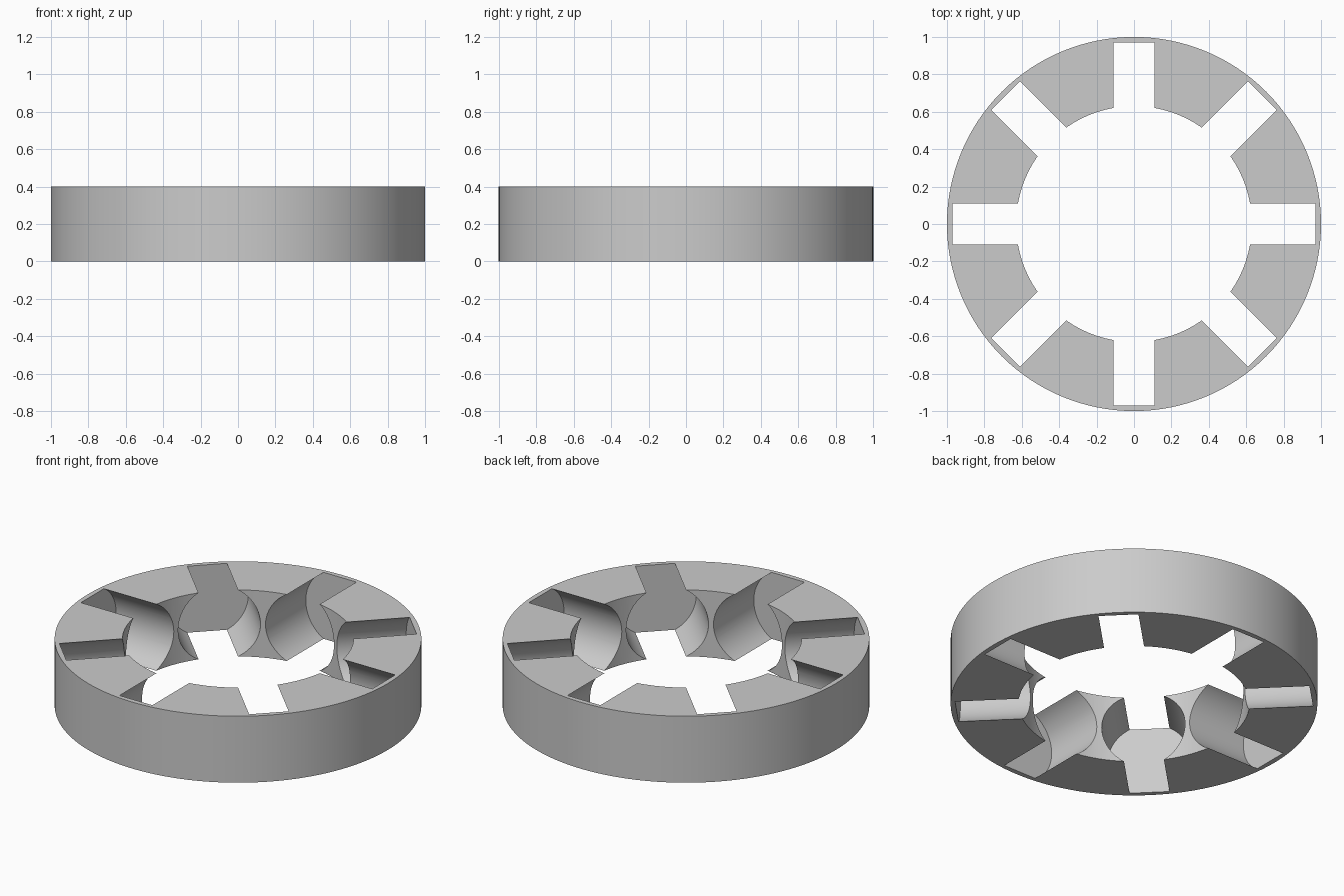
import bpy
import bmesh
import math
from mathutils import Matrix

OUTER, INNER, HEIGHT = 1.0, 0.63, 0.4
BORE_RADIUS, BORE_START, BORE_END, BORES = 0.228, 0.56, 0.97, 8

if "Cube" in bpy.data.objects:
    bpy.data.objects.remove(bpy.data.objects["Cube"], do_unlink=True)

# Plain grey material
grey = bpy.data.materials.new("plain grey")
grey.use_nodes = True
colour = (0.6, 0.6, 0.6, 1)
grey.diffuse_color = colour
grey.node_tree.nodes["Principled BSDF"].inputs["Base Color"].default_value = colour


def make_object(name, bm):
    bmesh.ops.recalc_face_normals(bm, faces=bm.faces)
    mesh = bpy.data.meshes.new(name)
    bm.to_mesh(mesh)
    bm.free()
    obj = bpy.data.objects.new(name, mesh)
    bpy.context.collection.objects.link(obj)
    mesh.materials.append(grey)
    return obj


# Ring: rectangular section swept around z
bm = bmesh.new()
section = [(INNER, 0), (OUTER, 0), (OUTER, HEIGHT), (INNER, HEIGHT)]
verts = [bm.verts.new((r, 0, z)) for r, z in section]
edges = [bm.edges.new((verts[i - 1], verts[i])) for i in range(len(verts))]
bmesh.ops.spin(bm, geom=verts + edges, cent=(0, 0, 0), axis=(0, 0, 1),
               angle=math.tau, steps=128, use_merge=True)
bmesh.ops.remove_doubles(bm, verts=bm.verts, dist=0.0001)
ring = make_object("bored_ring", bm)

# Radial blind bores, wider than the ring is tall so they open at top and bottom
bm = bmesh.new()
for i in range(BORES):
    place = (Matrix.Rotation(i * math.tau / BORES, 4, "Z")
             @ Matrix.Translation(((BORE_START + BORE_END) / 2, 0, HEIGHT / 2))
             @ Matrix.Rotation(math.pi / 2, 4, "Y"))
    bmesh.ops.create_cone(bm, cap_ends=True, segments=64, radius1=BORE_RADIUS,
                          radius2=BORE_RADIUS, depth=BORE_END - BORE_START,
                          matrix=place)
cutter = make_object("bore_cutter", bm)
cutter.hide_render = True

# Cut the bores and discard the cutter
bpy.ops.object.select_all(action="DESELECT")
ring.select_set(True)
bpy.context.view_layer.objects.active = ring
cut = ring.modifiers.new("bores", "BOOLEAN")
cut.operation = "DIFFERENCE"
cut.solver = "EXACT"
cut.object = cutter
bpy.ops.object.modifier_apply(modifier=cut.name)
bpy.data.objects.remove(cutter, do_unlink=True)
bpy.ops.object.shade_smooth_by_angle(angle=math.radians(30))
